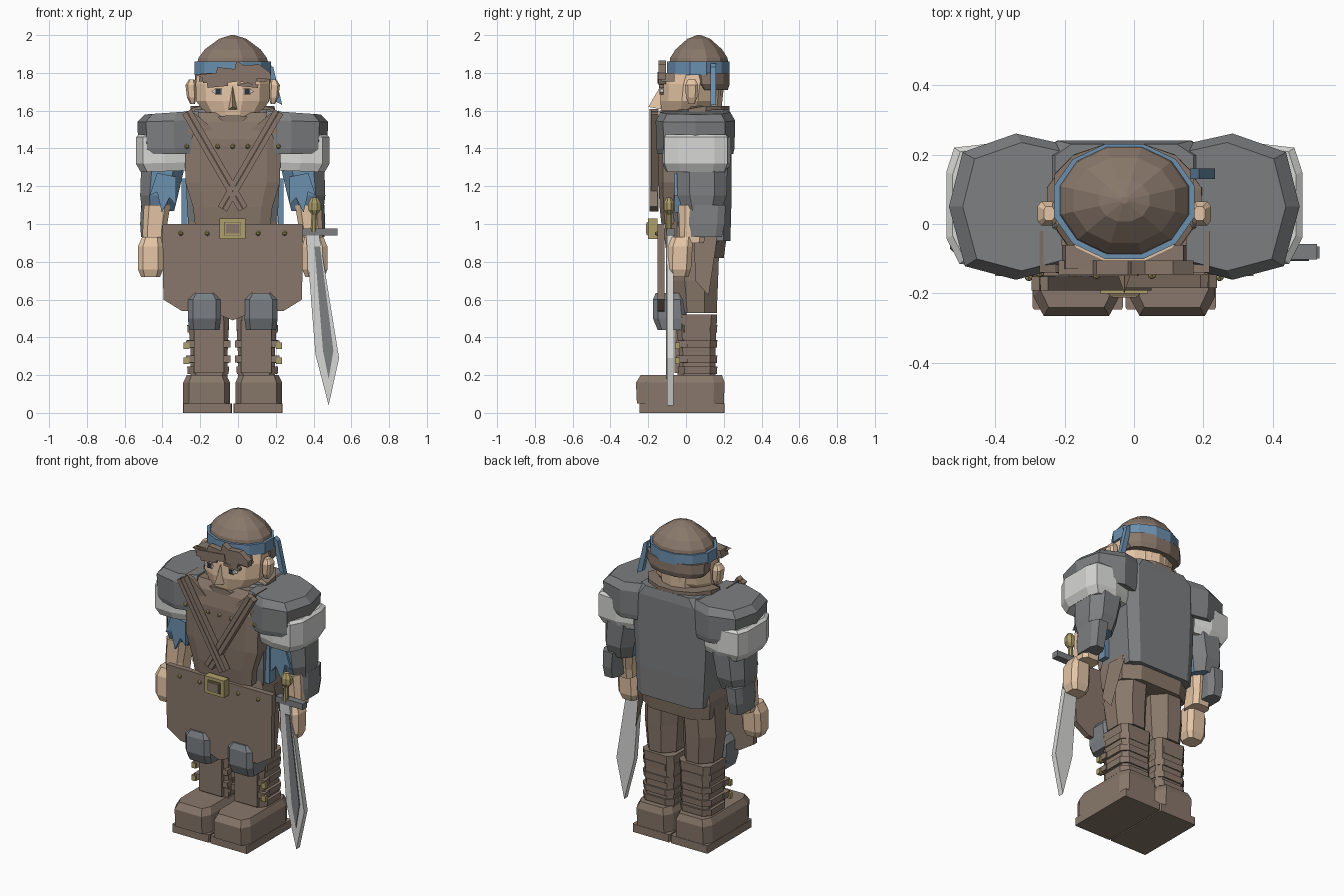
import bpy, bmesh, math
from mathutils import Vector, Matrix

CX = -0.028  # body centre line


def mat(name, r, g, b):
    m = bpy.data.materials.new(name)
    m.diffuse_color = (r, g, b, 1)
    return m


LEATHER = mat("leather brown", 0.25, 0.187, 0.146)
HAIR = mat("dark brown", 0.18, 0.13, 0.10)
STEEL = mat("steel grey", 0.205, 0.21, 0.215)
SLATE = mat("slate grey", 0.195, 0.212, 0.23)
LIGHT = mat("pale steel", 0.68, 0.68, 0.67)
SKIN = mat("skin", 0.78, 0.56, 0.38)
BLUE = mat("blue cloth", 0.15, 0.28, 0.43)
GOLD = mat("brass", 0.42, 0.345, 0.145)
DARK = mat("dark", 0.03, 0.03, 0.03)


def finish(name, bm, mats, mirror=False, rule=None, cx=CX):
    """Mesh object on the centre line; rule(normal, centre) picks the colour index."""
    bmesh.ops.recalc_face_normals(bm, faces=bm.faces)
    bm.normal_update()
    if rule:
        for f in bm.faces:
            f.material_index = rule(f.normal, f.calc_center_median())
    me = bpy.data.meshes.new(name)
    bm.to_mesh(me)
    bm.free()
    ob = bpy.data.objects.new(name, me)
    bpy.context.collection.objects.link(ob)
    ob.location.x = cx
    for m in (mats if isinstance(mats, list) else [mats]):
        me.materials.append(m)
    if mirror:
        ob.modifiers.new("mirror", 'MIRROR').use_mirror_merge = False
    return ob


def loft(name, rings, mats, k=0.6, n=0, **kw):
    """Skin rings (z, x, y, rx, ry): chamfered boxes, or n-sided ellipses."""
    if n:
        a = [math.tau * (i + 0.5) / n for i in range(n)]
        unit = [(math.cos(t), math.sin(t)) for t in a]
    else:
        unit = [(1, -k), (1, k), (k, 1), (-k, 1), (-1, k), (-1, -k), (-k, -1), (k, -1)]
    bm = bmesh.new()
    vs = [[bm.verts.new((x + u * rx, y + v * ry, z)) for u, v in unit]
          for z, x, y, rx, ry in rings]
    m = len(unit)
    for a, b in zip(vs, vs[1:]):
        for i in range(m):
            bm.faces.new((a[i], a[(i + 1) % m], b[(i + 1) % m], b[i]))
    bm.faces.new(vs[0])
    bm.faces.new(vs[-1])
    return finish(name, bm, mats, **kw)


def prism(name, pts, y0, y1, mats, **kw):
    """Extrude an x-z outline from y0 to y1."""
    bm = bmesh.new()
    f = bm.faces.new([bm.verts.new((x, y0, z)) for x, z in pts])
    for v in bmesh.ops.extrude_face_region(bm, geom=[f], use_keep_orig=True)['geom']:
        if isinstance(v, bmesh.types.BMVert):
            v.co.y = y1
    return finish(name, bm, mats, **kw)


def box(name, x, y, z, sx, sy, sz, mats, tilt=0, **kw):
    bm = bmesh.new()
    bmesh.ops.create_cube(bm, size=1, matrix=Matrix.Translation((x, y, z))
                          @ Matrix.Rotation(tilt, 4, 'Y') @ Matrix.Diagonal((sx, sy, sz, 1)))
    return finish(name, bm, mats, **kw)


def studs(name, places, r, **kw):
    bm = bmesh.new()
    for p in places:
        bmesh.ops.create_icosphere(bm, subdivisions=1, radius=r, matrix=Matrix.Translation(p))
    return finish(name, bm, GOLD, **kw)


# --- boots and legs
loft("sole", [(0, .134, -.022, .13, .225), (.05, .134, -.022, .13, .225)], LEATHER, k=.97, mirror=True)
loft("shoe", [(.05, .138, -.03, .124, .23), (.16, .138, -.03, .124, .235),
              (.2, .138, -.025, .105, .215)], LEATHER, k=.76, mirror=True)
loft("shin", [(.17, .125, .055, .098, .10), (.32, .125, .055, .098, .10),
              (.52, .128, .055, .11, .11)], LEATHER, k=.72, mirror=True)
for i, z in enumerate((.225, .285, .365, .445)):
    loft("boot_strap", [(z - .02, .13, .06, .108, .103), (z + .02, .13, .06, .111, .106)],
         LEATHER, k=.65, mirror=True)
    if i in (1, 2):
        box("boot_stud", .245, -.045, z - .01, .03, .025, .034, GOLD, mirror=True)
        box("strap_end", .13, -.02, z, .235, .06, .036, LEATHER, mirror=True)
box("shin_guard", .125, -.045, .35, .16, .03, .28, LEATHER, mirror=True)
loft("trouser_leg", [(.53, .13, .052, .11, .12), (.7, .135, .045, .125, .135),
                     (.96, .12, .045, .125, .145)], LEATHER, n=8, mirror=True)
loft("knee_pad", [(.44, .15, -.075, .08, .075), (.5, .15, -.085, .088, .09),
                  (.6, .15, -.09, .086, .085), (.635, .15, -.09, .06, .07)], SLATE, k=.7, mirror=True)

# --- hips, apron and belt
loft("hips", [(.82, 0, .05, .235, .15), (.93, 0, .05, .245, .165), (1.02, 0, .05, .225, .16)], LEATHER, k=.6)
prism("apron", [(-.372, 1), (.372, 1), (.367, .6), (.27, .54), (.1, .53), (0, .49), (-.1, .53),
                (-.27, .54), (-.367, .6)], -.15, -.115, LEATHER)
bm = bmesh.new()
quad = [(.235, .17, .96), (.25, .04, .96), (.31, .05, .7), (.30, .12, .62)]
f = bm.faces.new([bm.verts.new(p) for p in quad])
bmesh.ops.solidify(bm, geom=[f], thickness=.02)
finish("hip_flap", bm, LEATHER)
for name, s, d, m in (("buckle", .138, .05, GOLD), ("buckle_gap", .09, .054, HAIR),
                      ("buckle_core", .082, .058, GOLD)):
    box(name, 0, -.15 - d / 2, .975, s, d, s * .78, m)
box("buckle_plate", 0, -.18, .975, .07, .064, .052, LEATHER)
studs("apron_stud", [(.135, -.152, .95), (.275, -.152, .95)], .014, mirror=True)

# --- torso: steel back, leather front
loft("torso", [(.91, 0, .085, .23, .15), (1.1, 0, .075, .242, .165), (1.38, 0, .07, .255, .17),
               (1.55, 0, .085, .25, .155), (1.605, 0, .095, .2, .135)], STEEL, k=.76)
loft("vest", [(1.0, 0, -.06, .2, .07), (1.09, 0, -.065, .21, .075), (1.22, 0, -.065, .25, .08),
              (1.45, 0, -.06, .255, .085), (1.54, 0, -.045, .245, .085), (1.59, 0, -.03, .225, .07)],
     LEATHER, k=.72)
box("side_cloth", .255, -.0, 1.12, .03, .06, .24, BLUE, mirror=True)
collar = loft("collar", [(1.5, 0, .055, .235, .18), (1.625, 0, .06, .23, .175), (1.625, 0, .06, .17, .12)],
              LEATHER, n=12)
for v in collar.data.vertices:  # neckline dips at the front
    if v.co.y < .02 and v.co.z > 1.6:
        v.co.z = 1.61 if v.co.y > -.06 else 1.545
prism("lapel", [(.1, 1.5), (.235, 1.47), (.245, 1.6), (.2, 1.585)], -.14, -.02, LEATHER, mirror=True)
studs("chest_stud", [(.08, -.146, 1.41), (.147, -.146, 1.41), (.243, -.14, 1.41)], .014, mirror=True)
studs("centre_stud", [(0, -.146, 1.41)], .014)

# --- crossed chest straps, each a pair of ridges
for side, yy in ((1, -.165), (-1, -.172)):
    tilt = side * math.atan2(.295, .51)
    for off in (-.0145, .0145):
        box("cross_strap", side * .094 + off * math.cos(tilt), yy, 1.337 - off * math.sin(tilt),
            .026, .04, .595, LEATHER, tilt=tilt)
    box("strap_backing", side * .094, yy + .008, 1.337, .054, .02, .59, HAIR, tilt=tilt)

# --- shoulder pads
PAD = [(.18, -.13), (.315, -.165), (.465, -.125), (.512, .05), (.472, .21), (.315, .265), (.18, .235)]
UNDER = [(.25, -.10), (.36, -.125), (.475, -.115), (.513, -.04), (.513, .15), (.49, .22), (.36, .235), (.25, .21)]


def pad(name, out, layers, m):
    """Layers (z, grow, rise) of a faceted outline seen from above."""
    x0, n = out[0][0], len(out)
    bm = bmesh.new()
    vs = [[bm.verts.new((x0 + (x - x0) * g, .05 + (y - .05) * g, z + (.51 - x) * s)) for x, y in out]
          for z, g, s in layers]
    for a, b in zip(vs, vs[1:]):
        for i in range(n):
            bm.faces.new((a[i], a[(i + 1) % n], b[(i + 1) % n], b[i]))
    bm.faces.new(vs[0])
    bm.faces.new(vs[-1])
    finish(name, bm, m, mirror=True)


pad("shoulder_pad", PAD, [(1.37, .93, 0), (1.40, .96, 0), (1.54, .98, .03), (1.58, .86, .06)], STEEL)
pad("shoulder_under_plate", UNDER, [(1.275, .9, .03), (1.32, 1, .02), (1.46, 1, 0), (1.475, .93, 0)], LIGHT)

# --- arms: cloth in front, steel sleeves outside
loft("upper_arm", [(1.07, .395, .085, .085, .10), (1.15, .39, .085, .10, .13), (1.3, .37, .085, .115, .135)],
     [STEEL, BLUE], k=.5, mirror=True, rule=lambda n, c: int(c.x < .41 and n.x < .3 and n.y < .3))
prism("sleeve_point", [(.30, 1.25), (.40, 1.27), (.44, 1.15), (.40, 1.17), (.375, 1.06), (.335, 1.14), (.30, 1.1)],
      -.06, -.03, BLUE, mirror=True)
loft("forearm", [(.9, .415, .03, .06, .065), (.96, .415, .035, .062, .07), (1.1, .4, .05, .07, .09)],
     SKIN, k=.6, mirror=True)
loft("bracer", [(.93, .44, .1, .045, .09), (1.0, .44, .105, .05, .1), (1.1, .43, .11, .055, .1)],
     STEEL, k=.6, mirror=True)
loft("hand", [(.72, .435, -.035, .05, .047), (.76, .435, -.035, .067, .062), (.88, .435, -.03, .067, .065),
              (.93, .43, -.02, .05, .055)], SKIN, k=.6, mirror=True)

# --- head
loft("neck", [(1.45, 0, .06, .12, .11), (1.72, 0, .06, .15, .14)], SKIN, n=10)
loft("head", [(1.535, 0, -.02, .08, .09), (1.57, 0, 0, .14, .13), (1.65, 0, .02, .2, .162),
              (1.74, 0, .03, .203, .168), (1.8, 0, .045, .195, .16)], SKIN, n=12)
loft("ear", [(1.635, .212, .03, .012, .015), (1.67, .217, .03, .025, .03), (1.735, .222, .03, .028, .035),
             (1.765, .217, .03, .015, .02)], SKIN, k=.6, mirror=True)
bm = bmesh.new()  # nose
nose = [bm.verts.new(p) for p in ((0, -.135, 1.73), (-.027, -.12, 1.605), (.027, -.12, 1.605), (0, -.2, 1.62))]
for a, b, c in ((0, 1, 3), (0, 3, 2), (1, 2, 3), (0, 2, 1)):
    bm.faces.new((nose[a], nose[b], nose[c]))
finish("nose", bm, SKIN)
prism("mouth", [(-.08, 1.567), (-.03, 1.575), (.03, 1.575), (.08, 1.567), (.05, 1.54), (-.05, 1.54)],
      -.135, -.07, LEATHER)
prism("eye_white", [(.045, 1.70), (.065, 1.718), (.095, 1.715), (.112, 1.70), (.08, 1.685)], -.137, -.12,
      LIGHT, mirror=True)
box("iris", .076, -.137, 1.702, .036, .005, .032, SLATE, mirror=True)
box("pupil", .076, -.139, 1.702, .024, .005, .026, DARK, mirror=True)
box("eyebrow", .08, -.13, 1.735, .11, .025, .018, LEATHER, tilt=.1, mirror=True)

# --- hair and headband
loft("hair_dome", [(1.84, 0, .068, .198, .163), (1.88, 0, .068, .187, .157), (1.925, 0, .068, .152, .127),
                   (1.98, 0, .068, .075, .063), (2.0, 0, .068, .01, .01)], LEATHER, n=12)
loft("headband", [(1.79, 0, .065, .21, .172), (1.86, 0, .065, .21, .172)], BLUE, n=12)
loft("back_hair", [(1.71, 0, .125, .185, .1), (1.74, 0, .115, .207, .12), (1.80, 0, .11, .208, .125)], LEATHER, n=12)
prism("forehead_hair", [(-.17, 1.8), (.17, 1.8), (.18, 1.755), (-.18, 1.755)], -.13, -.06, LEATHER)
prism("fringe", [(-.19, 1.79), (-.09, 1.80), (-.08, 1.83), (.01, 1.82), (.02, 1.865), (.06, 1.84), (.14, 1.845),
                 (.2, 1.80), (.2, 1.765), (.13, 1.77), (.12, 1.74), (.03, 1.755), (-.13, 1.735), (-.15, 1.765)],
      -.145, -.105, LEATHER)
box("fringe_lock", -.06, -.14, 1.775, .2, .02, .04, LEATHER, tilt=-.1)
prism("headband_tail", [(.19, 1.85), (.215, 1.83), (.262, 1.63), (.225, 1.65), (.195, 1.78)], .13, .16, BLUE)

# --- sword
prism("sword_blade", [(.36, .94), (.43, .94), (.535, .29), (.48, .04), (.41, .31)], -.1, -.065, LIGHT, cx=0)
prism("sword_fuller", [(.405, .88), (.435, .88), (.505, .33), (.48, .18), (.45, .33)], -.106, -.097, STEEL, cx=0)
box("sword_guard", .432, -.08, .957, .19, .045, .038, STEEL, cx=0)
loft("sword_grip", [(.96, .4, -.09, .018, .018), (1.06, .403, -.09, .014, .014)], GOLD, n=8, cx=0)
loft("sword_pommel", [(1.05, .405, -.09, .015, .015), (1.075, .405, -.09, .036, .03),
                      (1.11, .405, -.09, .036, .03), (1.14, .405, -.09, .018, .015)], GOLD, n=8, cx=0)
